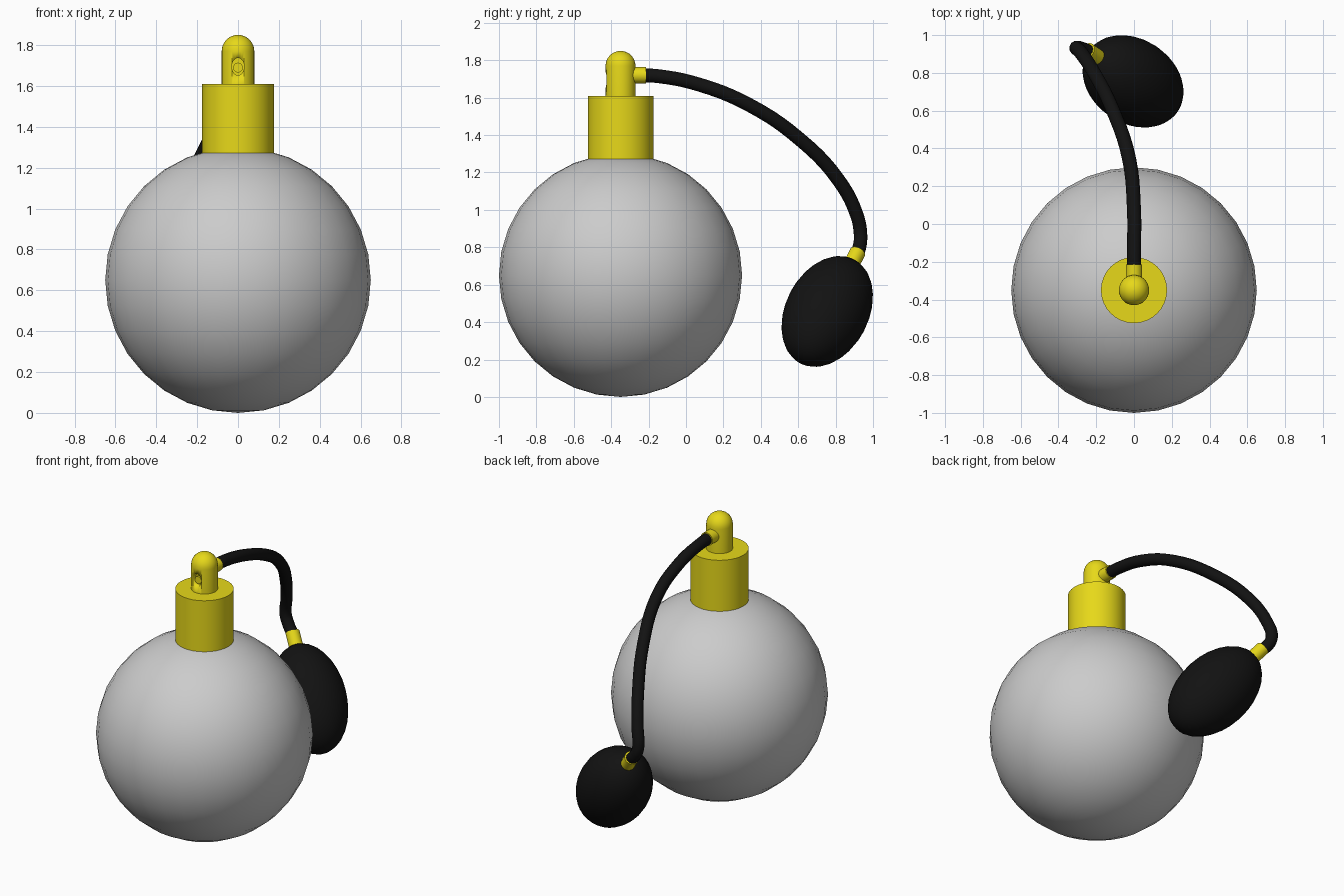
import bpy, math
from mathutils import Vector

if "Cube" in bpy.data.objects:
    bpy.data.objects.remove(bpy.data.objects["Cube"])


def material(name, rgb):
    m = bpy.data.materials.new(name)
    m.diffuse_color = (*rgb, 1)
    m.use_nodes = True
    m.node_tree.nodes["Principled BSDF"].inputs["Base Color"].default_value = m.diffuse_color
    return m


GOLD = material("yellow_metal", (0.8, 0.69, 0.01))
BLACK = material("black_rubber", (0.006, 0.006, 0.006))


def finish(name, mat=None, smooth=True):
    ob = bpy.context.object
    ob.name = name
    if mat:
        ob.data.materials.append(mat)
    if smooth:
        bpy.ops.object.shade_smooth_by_angle(angle=math.radians(40))
    return ob


def rod(name, p, q, r, mat, sides=32):
    """Cylinder from point p to point q."""
    p, q = Vector(p), Vector(q)
    d = q - p
    bpy.ops.mesh.primitive_cylinder_add(
        vertices=sides, radius=r, depth=d.length, location=(p + q) / 2,
        rotation=d.to_track_quat('Z', 'Y').to_euler())
    return finish(name, mat)


def lathe(name, profile, centre, mat, sides=32):
    """Spin an (r, z) profile around the vertical axis through centre."""
    verts, faces = [], []
    for r, z in profile:
        for i in range(sides):
            a = 2 * math.pi * i / sides
            verts.append((r * math.cos(a), r * math.sin(a), z))
    for j in range(len(profile) - 1):
        for i in range(sides):
            k = (i + 1) % sides
            faces.append((j * sides + i, j * sides + k,
                          (j + 1) * sides + k, (j + 1) * sides + i))
    faces.append(tuple(reversed(range(sides))))
    faces.append(tuple(range((len(profile) - 1) * sides, len(profile) * sides)))
    me = bpy.data.meshes.new(name)
    me.from_pydata(verts, [], faces)
    ob = bpy.data.objects.new(name, me)
    bpy.context.collection.objects.link(ob)
    ob.location = centre
    bpy.ops.object.select_all(action='DESELECT')
    ob.select_set(True)
    bpy.context.view_layer.objects.active = ob
    return finish(name, mat)


AX = -0.35  # y of the bottle axis

# Round bottle
bpy.ops.mesh.primitive_uv_sphere_add(segments=32, ring_count=16, radius=0.65,
                                     location=(0, AX, 0.65))
finish("bottle")

# Collar on the bottle neck
rod("collar", (0, AX, 1.24), (0, AX, 1.61), 0.175, GOLD)

# Domed spray head
dome = [(0.08 * math.cos(t), 1.77 + 0.08 * math.sin(t))
        for t in (math.pi / 2 * i / 8 * 0.99 for i in range(9))]
head = lathe("spray_head", [(0.08, 1.60)] + dome, (0, AX, 0), GOLD)

# Recess in the front of the head, with the nozzle inside
cutter = rod("nozzle_cutter", (0, AX - 0.12, 1.695), (0, AX - 0.045, 1.695),
             0.03, GOLD)
cutter.scale.y = 1.4
cutter.hide_render = True
cutter.hide_set(True)
cut = head.modifiers.new("recess", 'BOOLEAN')
cut.object = cutter
cut.solver = 'EXACT'
rod("nozzle", (0, AX - 0.066, 1.69), (0, AX - 0.02, 1.69), 0.024, GOLD, 16)

# Hose fitting at the back of the head
rod("head_fitting", (0, AX + 0.04, 1.72), (0, -0.215, 1.72), 0.043, GOLD)

# Squeeze bulb and its fitting
centre = Vector((-0.005, 0.755, 0.457))
axis = Vector((-0.56, 0.38, 0.74)).normalized()
bpy.ops.mesh.primitive_uv_sphere_add(
    segments=32, ring_count=16, radius=1, location=centre,
    rotation=axis.to_track_quat('Z', 'Y').to_euler())
bpy.context.object.scale = (0.223, 0.223, 0.346)
finish("squeeze_bulb", BLACK)
tip = centre + axis * 0.43
rod("bulb_fitting", centre + axis * 0.30, tip, 0.043, GOLD)

# Hose from the head to the bulb
path = [(0, -0.26, 1.72), (0, -0.15, 1.715), (0, 0.07, 1.67),
        (-0.025, 0.34, 1.56), (-0.115, 0.61, 1.376), (-0.22, 0.815, 1.16),
        (-0.285, 0.912, 0.976), (-0.305, 0.933, 0.87),
        (-0.275, 0.927, 0.80), tip - axis * 0.02]
cu = bpy.data.curves.new("hose", 'CURVE')
cu.dimensions = '3D'
cu.bevel_depth = 0.037
cu.bevel_resolution = 4
cu.resolution_u = 5
cu.use_fill_caps = True
sp = cu.splines.new('BEZIER')
sp.bezier_points.add(len(path) - 1)
for bp, co in zip(sp.bezier_points, path):
    bp.co = co
    bp.handle_left_type = bp.handle_right_type = 'AUTO'
cu.materials.append(BLACK)
bpy.context.collection.objects.link(bpy.data.objects.new("hose", cu))
